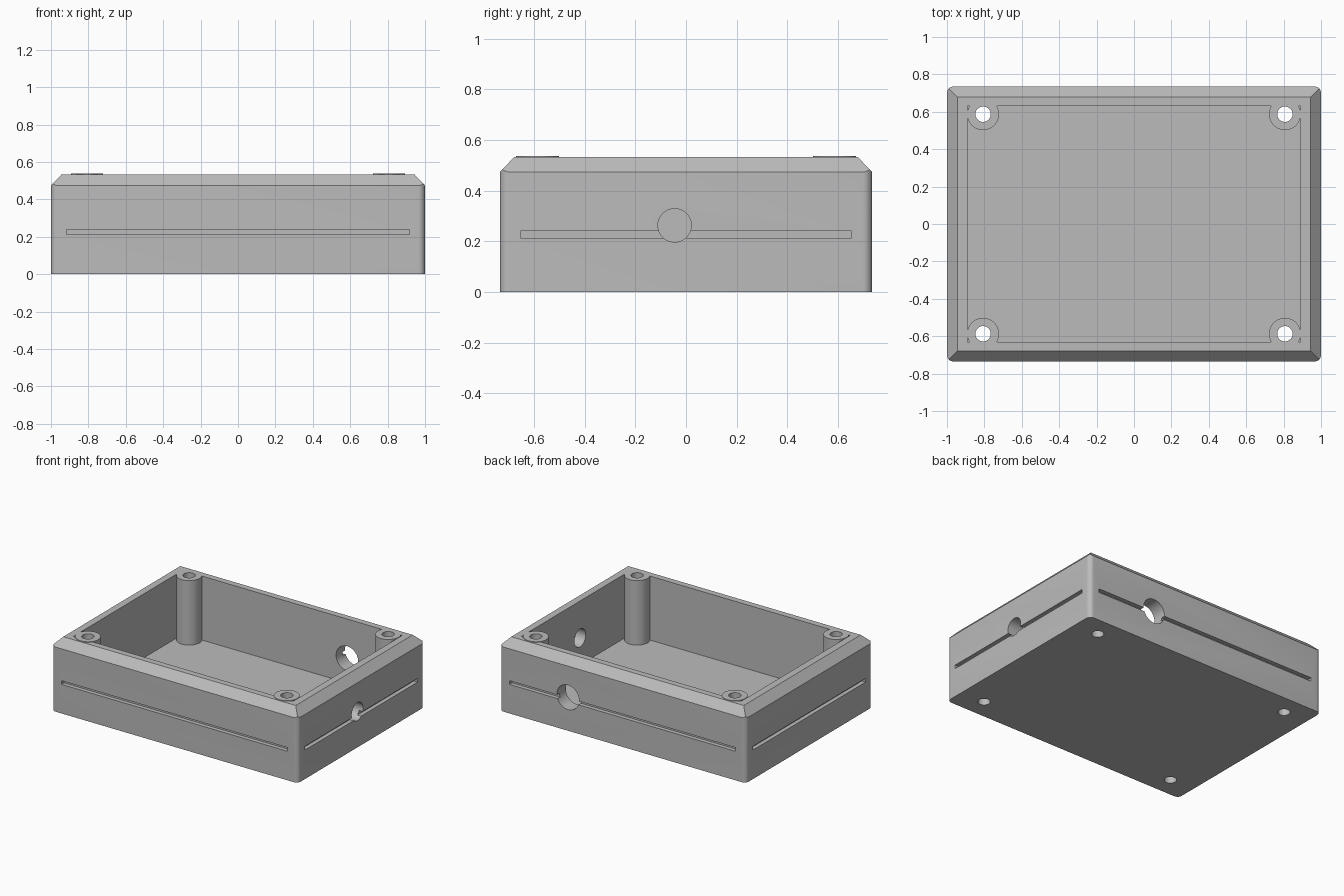
import bpy, bmesh, math
from mathutils import Matrix, Vector

if "Cube" in bpy.data.objects:
    bpy.data.objects.remove(bpy.data.objects["Cube"], do_unlink=True)

HALF_X, HALF_Y = 1.0, 0.735
RIM_X, RIM_Y = 0.943, 0.678
TOP, SHOULDER, FLOOR = 0.534, 0.474, 0.065
POST_X, POST_Y, POST_R, POST_TOP = 0.807, 0.587, 0.085, 0.538

grey = bpy.data.materials.new("grey plastic")
grey.use_nodes = True
grey.diffuse_color = (0.5, 0.5, 0.5, 1)
grey.node_tree.nodes["Principled BSDF"].inputs["Base Color"].default_value = (0.5, 0.5, 0.5, 1)


def finish(name, bm):
    bmesh.ops.recalc_face_normals(bm, faces=bm.faces)
    mesh = bpy.data.meshes.new(name)
    bm.to_mesh(mesh)
    bm.free()
    mesh.materials.append(grey)
    obj = bpy.data.objects.new(name, mesh)
    bpy.context.collection.objects.link(obj)
    return obj


def box(name, low, high, corner=0):
    """Box between two corners, optionally with rounded upright edges."""
    low, high = Vector(low), Vector(high)
    bm = bmesh.new()
    bmesh.ops.create_cube(bm, size=1)
    for v in bm.verts:
        v.co = [(low[i] + high[i]) / 2 + v.co[i] * (high[i] - low[i]) for i in range(3)]
    if corner:
        upright = [e for e in bm.edges
                   if abs(e.verts[0].co.z - e.verts[1].co.z) > 0.1]
        bmesh.ops.bevel(bm, geom=upright, offset=corner, segments=8,
                        profile=0.5, affect='EDGES')
    return finish(name, bm)


def cylinder(name, centre, radius, length, axis='Z'):
    bm = bmesh.new()
    bmesh.ops.create_cone(bm, cap_ends=True, segments=48, radius1=radius,
                          radius2=radius, depth=length)
    if axis != 'Z':
        turn = Matrix.Rotation(math.pi / 2, 4, 'Y' if axis == 'X' else 'X')
        bmesh.ops.transform(bm, matrix=turn, verts=bm.verts)
    bmesh.ops.translate(bm, vec=centre, verts=bm.verts)
    return finish(name, bm)


def combine(target, tool, operation):
    """Apply a boolean and remove the tool."""
    mod = target.modifiers.new("boolean", 'BOOLEAN')
    mod.object, mod.operation, mod.solver = tool, operation, 'EXACT'
    bpy.ops.object.select_all(action='DESELECT')
    bpy.context.view_layer.objects.active = target
    target.select_set(True)
    bpy.ops.object.modifier_apply(modifier=mod.name)
    bpy.data.objects.remove(tool, do_unlink=True)


# Outer block with rounded upright corners
case = box("enclosure_base", (-HALF_X, -HALF_Y, 0), (HALF_X, HALF_Y, TOP), 0.035)

# Mitred chamfer around the top: a hipped block that trims the case
hip = box("hip_trimmer", (-2, -2, -1), (2, 2, TOP))
for v in hip.data.vertices:
    sx, sy = math.copysign(1, v.co.x), math.copysign(1, v.co.y)
    drop = (TOP - v.co.z) * (HALF_X - RIM_X) / (TOP - SHOULDER)
    v.co.x, v.co.y = sx * (RIM_X + drop), sy * (RIM_Y + drop)
combine(case, hip, 'INTERSECT')

# Cavity
combine(case, box("cavity", (-0.891, -0.632, FLOOR), (0.891, 0.632, 1)), 'DIFFERENCE')

# Corner screw posts, then their through holes
corners = [(sx * POST_X, sy * POST_Y) for sx in (-1, 1) for sy in (-1, 1)]
for x, y in corners:
    base = FLOOR / 2
    combine(case, cylinder("post", (x, y, (base + POST_TOP) / 2), POST_R,
                           POST_TOP - base), 'UNION')
for x, y in corners:
    combine(case, cylinder("screw_hole", (x, y, 0.3), 0.041, 1), 'DIFFERENCE')

# Shallow grooves on all four sides
LOW, HIGH, DEPTH = 0.213, 0.24, 0.03
for s in (-1, 1):
    ys = sorted((s * (HALF_Y - DEPTH), s * (HALF_Y + 0.1)))
    combine(case, box("long_groove", (-0.918, ys[0], LOW), (0.918, ys[1], HIGH)), 'DIFFERENCE')
    xs = sorted((s * (HALF_X - DEPTH), s * (HALF_X + 0.1)))
    combine(case, box("short_groove", (xs[0], -0.654, LOW), (xs[1], 0.654, HIGH)), 'DIFFERENCE')

# Cable holes in the right-hand end wall and the back wall
combine(case, cylinder("end_hole", (HALF_X, -0.045, 0.263), 0.066, 0.4, 'X'), 'DIFFERENCE')
combine(case, cylinder("back_hole", (0.443, HALF_Y, 0.245), 0.09, 0.4, 'Y'), 'DIFFERENCE')

bpy.ops.object.select_all(action='DESELECT')
case.select_set(True)
bpy.context.view_layer.objects.active = case
bpy.ops.object.shade_smooth_by_angle(angle=math.radians(30))
